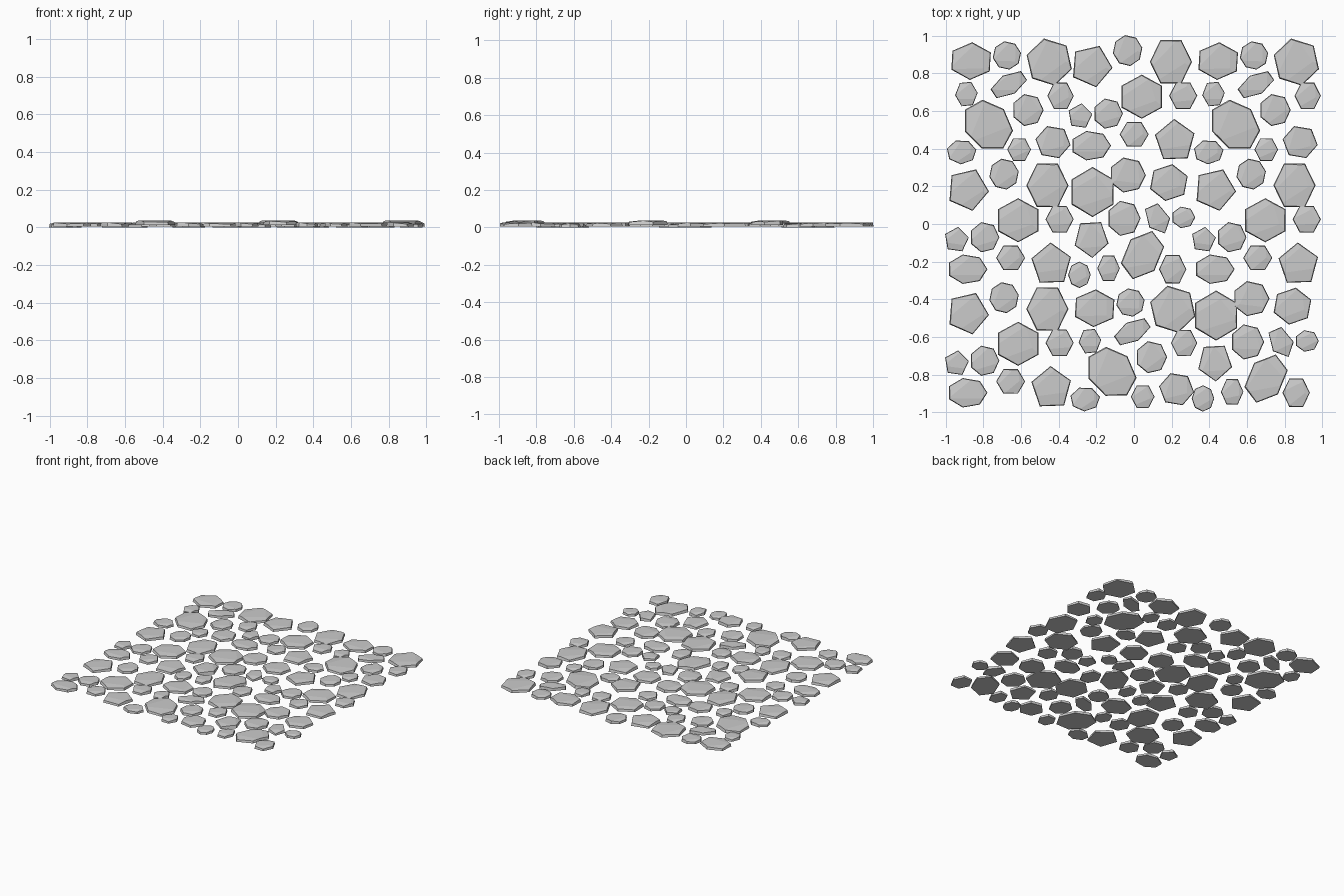
import bpy, bmesh, random
from math import sin, cos, radians
from mathutils import Vector

if "Cube" in bpy.data.objects:
    bpy.data.objects.remove(bpy.data.objects["Cube"])

random.seed(4)
STEP = 0.656
BASE, THICK = 0.004, 0.022

# Each stone: centre x, y, half width, half depth, sides, phase (deg), shear
TILE_A = [  # placed in the back left cell
    (-.865, .865, .105, .10, 6, 27, 0), (-.675, .895, .075, .075, 8, 10, 0),
    (-.45, .86, .12, .125, 6, 43, 0), (-.89, .69, .06, .065, 6, 5, 0),
    (-.665, .74, .097, .072, 6, 20, .6), (-.56, .605, .08, .085, 7, 0, 0),
    (-.39, .68, .07, .07, 6, 0, 0), (-.77, .53, .128, .13, 7, -12, -.2),
    (-.915, .38, .078, .063, 7, 10, 0), (-.61, .395, .063, .06, 6, 0, 0),
    (-.43, .435, .093, .085, 6, 50, 0)]
TILE_B = [  # middle left cell
    (-.875, .18, .105, .11, 5, -5, 0), (-.69, .265, .078, .082, 8, 10, 0),
    (-.46, .205, .112, .115, 6, 0, 0), (-.615, .02, .107, .117, 6, 30, 0),
    (-.395, .025, .075, .07, 6, 0, 0), (-.94, -.08, .063, .065, 5, 10, 0),
    (-.79, -.07, .075, .08, 7, 0, 0), (-.655, -.18, .077, .065, 6, 0, 0),
    (-.88, -.24, .102, .078, 7, 0, 0), (-.44, -.205, .105, .107, 5, 20, 0)]
TILE_C = [  # centre cell
    (-.22, .17, .112, .133, 6, 30, 0), (-.03, .26, .093, .093, 7, 0, 0),
    (.185, .22, .10, .098, 6, 20, 0), (-.05, .03, .085, .093, 7, 0, 0),
    (.125, .03, .067, .08, 5, 0, -.3), (.265, .035, .06, .057, 7, 0, 0),
    (-.225, -.085, .09, .095, 5, -15, 0), (.045, -.165, .115, .128, 6, 20, .3),
    (-.29, -.27, .06, .07, 8, 0, 0), (-.135, -.235, .06, .067, 6, 0, 0),
    (.205, -.24, .073, .075, 6, 0, 0)]


def outline(hw, hd, sides, phase, shear):
    """Polygon stretched to fill its half width and half depth."""
    pts = []
    for i in range(sides):
        a = radians(phase + 360 * i / sides)
        pts.append((cos(a) + shear * sin(a), sin(a)))
    xs, ys = [p[0] for p in pts], [p[1] for p in pts]
    return [(((x - min(xs)) / (max(xs) - min(xs)) * 2 - 1) * hw,
             ((y - min(ys)) / (max(ys) - min(ys)) * 2 - 1) * hd) for x, y in pts]


def add_stone(mesh, x, y, hw, hd, sides, phase, shear, z):
    bm = bmesh.new()
    pts = outline(hw, hd, sides, phase, shear)
    low = [bm.verts.new((px + x, py + y, z)) for px, py in pts]
    top = [bm.verts.new((px * .95 + x, py * .95 + y, z + THICK)) for px, py in pts]
    bm.faces.new(low[::-1])
    bm.faces.new(top)
    for i in range(sides):
        j = (i + 1) % sides
        bm.faces.new((low[i], low[j], top[j], top[i]))
    # chisel shallow sloping facets across the top
    for heading, reach in ((-75, .4), (20, .6), (140, .5)):
        a = radians(heading + random.uniform(-25, 25))
        d = Vector((cos(a), sin(a), 0))
        co = Vector((x + d.x * hw * reach, y + d.y * hd * reach, z + THICK))
        slope = .007 / ((1 - reach) * min(hw, hd))
        cut = bmesh.ops.bisect_plane(
            bm, geom=bm.verts[:] + bm.edges[:] + bm.faces[:], plane_co=co,
            plane_no=(d * slope + Vector((0, 0, 1))).normalized(), clear_outer=True)
        edges = [e for e in bm.edges if e.is_boundary]
        if len(edges) > 2:
            bmesh.ops.holes_fill(bm, edges=edges, sides=0)
    bmesh.ops.recalc_face_normals(bm, faces=bm.faces[:])
    part = bpy.data.meshes.new("stone_part")
    bm.to_mesh(part)
    bm.free()
    mesh.from_mesh(part)
    bpy.data.meshes.remove(part)


def make_tile(name, stones, raised=None):
    bm = bmesh.new()
    for i, s in enumerate(stones):
        z = .014 if i == raised else (0 if i in (3, 5) else BASE)
        add_stone(bm, *s, z)
    mesh = bpy.data.meshes.new(name)
    bm.to_mesh(mesh)
    bm.free()
    return mesh


# Three stone clusters with their home cell (column, row)
tiles = {"A": (make_tile("stones_a", TILE_A, 10), 0, 0),
         "B": (make_tile("stones_b", TILE_B, 9), 0, 1),
         "C": (make_tile("stones_c", TILE_C), 1, 1)}

# Lay the clusters out as a three by three pavement
for row, line in enumerate(("ABA", "BCB", "BAC")):
    for col, key in enumerate(line):
        mesh, c0, r0 = tiles[key]
        ob = bpy.data.objects.new(f"paving_stones_{row}_{col}", mesh)
        ob.location = ((col - c0) * STEP, (r0 - row) * STEP, 0)
        bpy.context.collection.objects.link(ob)
